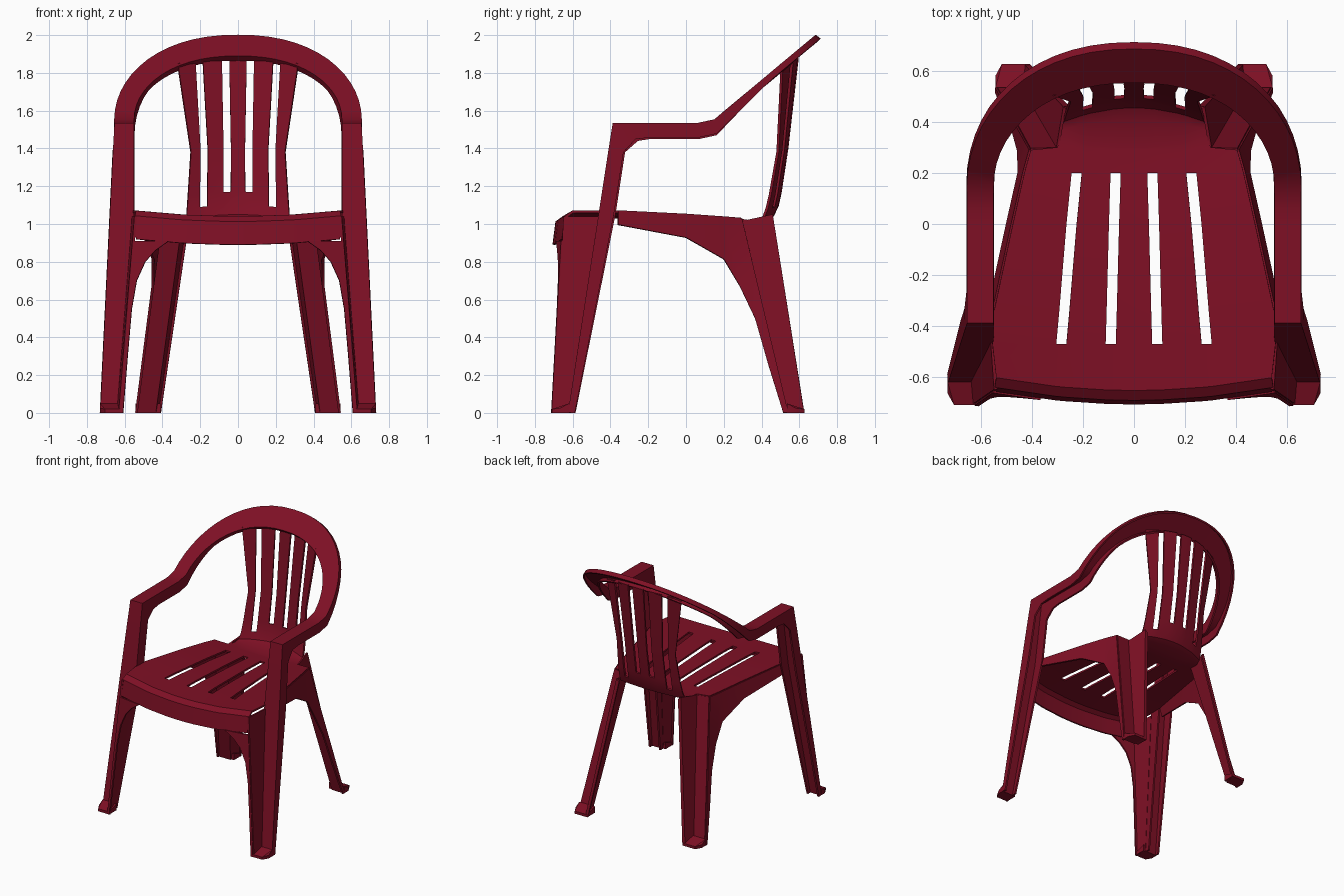
import bpy
import bmesh
from math import sin, cos, pi
from mathutils import Vector

if "Cube" in bpy.data.objects:
    bpy.data.objects.remove(bpy.data.objects["Cube"])

red = bpy.data.materials.new("dark red plastic")
red.use_nodes = True
red.diffuse_color = (0.21, 0.005, 0.018, 1)
red.node_tree.nodes["Principled BSDF"].inputs["Base Color"].default_value = red.diffuse_color
WALL = 0.014


def finish(name, bm, wall):
    """Turn one half of a surface into a mirrored, shaded part."""
    bmesh.ops.remove_doubles(bm, verts=bm.verts, dist=0.0005)
    bmesh.ops.recalc_face_normals(bm, faces=bm.faces)
    mesh = bpy.data.meshes.new(name)
    bm.to_mesh(mesh)
    bm.free()
    mesh.materials.append(red)
    part = bpy.data.objects.new(name, mesh)
    bpy.context.collection.objects.link(part)
    bpy.ops.object.select_all(action="DESELECT")
    part.select_set(True)
    bpy.context.view_layer.objects.active = part
    part.modifiers.new("mirror", "MIRROR").use_clip = True
    if wall:
        shell = part.modifiers.new("shell", "SOLIDIFY")
        shell.thickness = wall
        shell.offset = 0
    for modifier in list(part.modifiers):
        bpy.ops.object.modifier_apply(modifier=modifier.name)
    bpy.ops.object.shade_smooth_by_angle(angle=0.6)


def loft(name, rows, is_hole=lambda row, column: False):
    """Skin a grid of points, leaving out the faces that are holes."""
    bm = bmesh.new()
    grid = [[bm.verts.new(point) for point in row] for row in rows]
    for r, (lower, upper) in enumerate(zip(grid, grid[1:])):
        for c in range(len(lower) - 1):
            if not is_hole(r, c):
                bm.faces.new((lower[c], lower[c + 1], upper[c + 1], upper[c]))
    loose = [vert for vert in bm.verts if not vert.link_faces]
    bmesh.ops.delete(bm, geom=loose, context="VERTS")
    finish(name, bm, WALL)


# Seat, front apron and back slats: one bent sheet with slots
# profile: y, z, half width, centre of the outer slot
profile = [
    (-.7, .89, .54, .29),
    (-.685, 1.01, .545, .29),
    (-.65, 1.035, .54, .29),
    (-.47, 1.035, .555, .285),
    (-.36, 1.035, .553, .275),
    (0, 1.025, .475, .245),
    (.2, 1.015, .43, .225),
    (.29, 1.01, .405, .21),
    (.3, 1.01, .3, .21),
    (.41, 1.02, .285, .2),
    (.46, 1.045, .275, .19),
    (.485, 1.1, .27, .183),
    (.5, 1.17, .265, .183),
    (.535, 1.4, .25, .18),
    (.59, 1.88, .32, .207),
]


def sheet_row(y, z, half, outer):
    """Spread one profile point sideways, bowing the front edge and the back."""
    inner, gap = outer * 0.32, 0.02
    rise = min(1, max(0, (y - 0.3) / 0.18))
    bow = 0.17 if y < -0.5 else -0.8 * rise
    dish = 0.1 - 0.4 * rise
    columns = (0, inner - gap, inner + gap, outer - gap, outer + gap, half)
    return [Vector((x, y + bow * x * x, z + dish * x * x)) for x in columns]


def is_slot(row, column):
    in_seat = row in (3, 4, 5)
    in_back = row >= 12 or (row == 11 and column == 3)
    return column in (1, 3) and (in_seat or in_back)


sheet = [sheet_row(*point) for point in profile]
loft("seat_and_back_slats", sheet, is_slot)


# Uprights, arms and top hoop: one channel from the foot to the middle of the hoop
def channel(inner, outer, lip_y, lip_z):
    lip = Vector((0, lip_y, lip_z))
    return [inner + lip, inner, outer, outer + lip * 0.9]


def upright_edges(z):
    y = 0.154 * z - 0.62
    return (Vector((max(0.555, 0.635 - 0.078 * z), y, z)),
            Vector((0.725 - 0.049 * z, y, z)))


def hoop_edge(width, height, angle):
    x = width * max(0, cos(angle)) ** 0.9
    z = 1.55 + height * sin(angle)
    return Vector((x, 0.2 + 1.2 * (z - 1.59), z))


frame = [channel(*upright_edges(z), 0.035 + 0.05 * min(1, z), 0)
         for z in (0, 1.05, 1.28, 1.38)]
frame.append(channel(*upright_edges(1.53), 0.13, -0.09))
for y in (-0.2, 0, 0.06):
    frame.append(channel(Vector((.555, y, 1.53)), Vector((.65, y, 1.53)), 0.01, -0.08))
for step in range(15):
    angle = step / 14 * pi / 2
    turn = min(1, 2 * sin(angle))
    frame.append(channel(hoop_edge(0.555, 0.34, angle), hoop_edge(0.65, 0.445, angle),
                         0.01 + 0.015 * turn, 0.06 * turn - 0.08))
loft("uprights_arms_and_hoop", frame)


# Front legs: side web ahead of the upright, and a face flaring into the apron
def front_corner(z):
    return Vector((0.625 - 0.08 * z, 0.055 * z - 0.705, z))


def flare(z):
    width = 0.017 + 0.17 * (z / 0.91) ** 9
    return front_corner(z) - Vector((width, 0.15 * width, 0))


loft("front_leg_webs", [(upright_edges(z)[0], front_corner(z)) for z in (0, 0.9, 1.04)])
loft("front_leg_faces", [(front_corner(z), flare(z))
                         for z in (0, 0.3, 0.55, 0.7, 0.8, 0.86, 0.91)])

# Side skirts: hang from the seat edge and run down into the rear legs
seat_corner = sheet[7][-1]
ridge_foot = Vector((0.538, 0.535, 0))


def ridge(z):
    return ridge_foot.lerp(seat_corner, z / seat_corner.z)


skirt = [(row[-1], row[-1] + Vector((0.02, 0, -drop)))
         for row, drop in zip(sheet[4:7], (0.07, 0.12, 0.22))]
leg = [(ridge(z), ridge(z) - Vector((0, width, 0)))
       for z, width in ((.67, .09), (.5, .05), (.25, .038), (0, .02))]
loft("side_skirts", skirt + [(seat_corner, leg[0][1])] + leg)

# Rear legs: folded section with a recess at the outer back corner
loft("rear_legs", [
    [seat_corner, (.3, .295, 1.015), (.272, .455, 1.05), (.255, .455, 1.03)],
    [ridge_foot, (.44, .535, 0), (.425, .62, 0), (.408, .62, 0)],
])


# Feet: low wedges closing the recess of each leg
def foot(name, inner, outer, corner, toe):
    bm = bmesh.new()
    plan = ((inner, corner, 0.05), (outer, corner, 0.05), (inner, toe, 0.02),
            (outer - 0.025, toe, 0.02), (outer, (corner + toe) / 2, 0.025))
    for x, y, height in plan:
        bm.verts.new((x, y, 0))
        bm.verts.new((x, y, height))
    bmesh.ops.convex_hull(bm, input=bm.verts)
    finish(name, bm, 0)


foot("front_feet", 0.61, 0.73, -0.62, -0.71)
foot("rear_feet", 0.41, 0.543, 0.535, 0.627)
